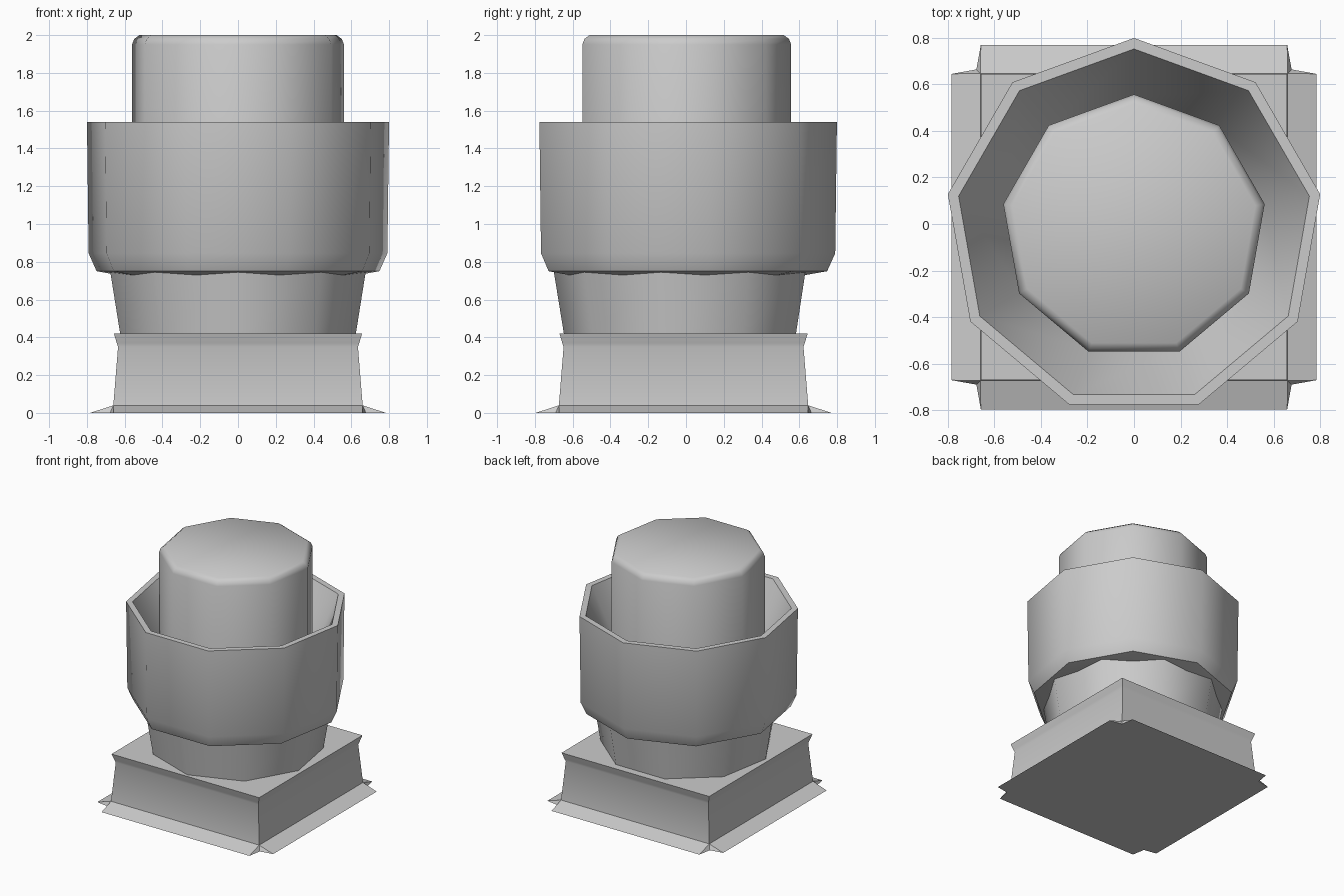
import bpy, math

if "Cube" in bpy.data.objects:
    bpy.data.objects.remove(bpy.data.objects["Cube"])

CY = -0.013      # shared axis of all parts
SIDES = 9


def make(name, verts, faces, angle=50):
    mesh = bpy.data.meshes.new(name)
    mesh.from_pydata(verts, [], faces)
    mesh.update()
    ob = bpy.data.objects.new(name, mesh)
    bpy.context.collection.objects.link(ob)
    bpy.ops.object.select_all(action='DESELECT')
    ob.select_set(True)
    bpy.context.view_layer.objects.active = ob
    bpy.ops.object.mode_set(mode='EDIT')
    bpy.ops.mesh.select_all(action='SELECT')
    bpy.ops.mesh.normals_make_consistent(inside=False)
    bpy.ops.object.mode_set(mode='OBJECT')
    bpy.ops.object.shade_smooth_by_angle(angle=math.radians(angle))
    return ob


def nonagon(name, profile, start):
    """Closed nine-sided solid from (radius, height) rings, capped at both ends."""
    verts, faces = [], []
    for r, z in profile:
        for i in range(SIDES):
            a = math.radians(start + 360 / SIDES * i)
            verts.append((r * math.cos(a), CY + r * math.sin(a), z))
    for k in range(len(profile) - 1):
        for i in range(SIDES):
            j = (i + 1) % SIDES
            a, b = k * SIDES, (k + 1) * SIDES
            faces.append((a + i, a + j, b + j, b + i))
    n = len(verts)
    faces += [tuple(range(SIDES)), tuple(range(n - SIDES, n))]
    return make(name, verts, faces)


# Square plinth: tapered sides and an outward lip on top
levels = [(0.66, 0.04), (0.635, 0.35), (0.642, 0.37), (0.657, 0.42)]
corners = [(1, 1), (-1, 1), (-1, -1), (1, -1)]
verts = [(s * h, CY + t * h, z) for h, z in levels for s, t in corners]
faces = [(4 * k + i, 4 * k + (i + 1) % 4, 4 * k + 4 + (i + 1) % 4, 4 * k + 4 + i)
         for k in range(3) for i in range(4)]
faces.append((12, 13, 14, 15))
# Flared foot strips with notched corners: three ground points per corner
out, end, notch = 0.783, 0.658, 0.677
base = len(verts)
for i, (s, t) in enumerate(corners):
    pts = [(s * out, t * end), (s * notch, t * notch), (s * end, t * out)]
    if i % 2:
        pts.reverse()
    verts += [(x, CY + y, 0) for x, y in pts]
for i in range(4):
    a, nxt = base + 3 * i, base + 3 * ((i + 1) % 4)
    faces += [(i, a, a + 1), (i, a + 1, a + 2),
              (i, a + 2, nxt, (i + 1) % 4)]
faces.append(tuple(range(base, base + 12)))
make("square_plinth", verts, faces, 40)

# Neck, turned half a side against the bowl
nonagon("neck", [(0.632, 0.41), (0.692, 0.78)], -90)

# Bowl with a thick rim and an inner wall sloping to the core
nonagon("bowl", [(0.56, 0.715), (0.76, 0.75), (0.803, 0.845), (0.812, 1.54),
                 (0.765, 1.54), (0.56, 1.1)], 90)

# Central core with a chamfered top
nonagon("core", [(0.57, 0.9), (0.57, 1.95), (0.558, 1.98), (0.53, 2.0)], 90)
